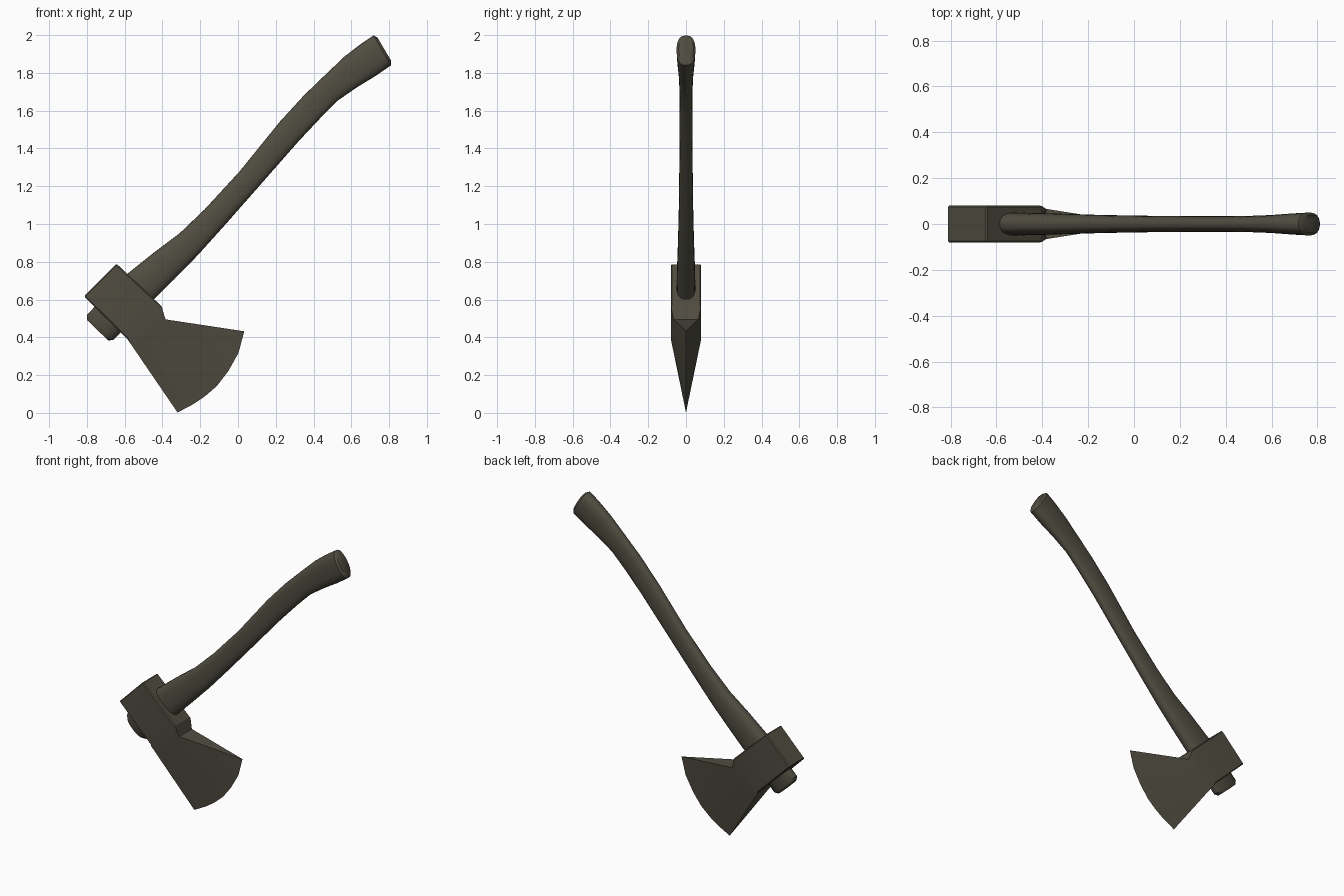
import bpy, bmesh, math
from mathutils import Vector

if "Cube" in bpy.data.objects:
    bpy.data.objects.remove(bpy.data.objects["Cube"])

mat = bpy.data.materials.new("dark olive brown")
mat.diffuse_color = (0.082, 0.074, 0.053, 1)
mat.use_nodes = True
mat.node_tree.nodes["Principled BSDF"].inputs["Base Color"].default_value = mat.diffuse_color


def finish(bm, name, angle):
    bmesh.ops.recalc_face_normals(bm, faces=bm.faces)
    me = bpy.data.meshes.new(name)
    bm.to_mesh(me)
    bm.free()
    me.materials.append(mat)
    ob = bpy.data.objects.new(name, me)
    bpy.context.collection.objects.link(ob)
    bpy.ops.object.select_all(action='DESELECT')
    ob.select_set(True)
    bpy.context.view_layer.objects.active = ob
    bpy.ops.object.shade_smooth_by_angle(angle=math.radians(angle))
    return ob


# Handle: rounded oval sections between back edge and belly edge (x, z, x, z, half width)
sections = [
    (-0.80, 0.52, -0.66, 0.385, 0.05),
    (-0.585, 0.737, -0.445, 0.60, 0.05),
    (-0.44, 0.853, -0.335, 0.71, 0.047),
    (-0.31, 0.95, -0.21, 0.838, 0.043),
    (-0.177, 1.077, -0.075, 0.988, 0.039),
    (0.008, 1.278, 0.11, 1.198, 0.036),
    (0.22, 1.54, 0.318, 1.435, 0.034),
    (0.35, 1.682, 0.44, 1.565, 0.034),
    (0.458, 1.786, 0.53, 1.655, 0.035),
    (0.563, 1.886, 0.632, 1.725, 0.039),
    (0.65, 1.953, 0.73, 1.785, 0.046),
    (0.717, 1.998, 0.81, 1.84, 0.05),
]
SIDES = 24


def ring(bm, u, l, w, scale=1.0, shift=Vector()):
    c, h = (u + l) / 2, (u - l) / 2
    out = []
    for i in range(SIDES):
        a = 2 * math.pi * i / SIDES
        ca, sa = math.cos(a), math.sin(a)
        p = c + h * scale * math.copysign(abs(ca) ** 0.8, ca)
        p.y = w * scale * math.copysign(abs(sa) ** 0.8, sa)
        out.append(bm.verts.new(p + shift))
    return out


bm = bmesh.new()
rings = []
for k, (ux, uz, lx, lz, w) in enumerate(sections):
    u, l = Vector((ux, 0, uz)), Vector((lx, 0, lz))
    axis = Vector((-(lz - uz), 0, lx - ux)).normalized()
    if k == 0:
        rings.append(ring(bm, u, l, w, 0.8, axis * -0.02))
    rings.append(ring(bm, u, l, w))
    if k == len(sections) - 1:
        rings.append(ring(bm, u, l, w, 0.78, axis * 0.013))
for a, b in zip(rings, rings[1:]):
    for i in range(SIDES):
        j = (i + 1) % SIDES
        bm.faces.new((a[i], a[j], b[j], b[i]))
bm.faces.new(rings[0])
bm.faces.new(rings[-1])
finish(bm, "handle", 40)

# Axe head: rows from the poll to the curved cutting edge, mirrored in y
N = 6


def row(p, q, yp, yq):
    a, b = Vector((p[0], yp, p[1])), Vector((q[0], yq, q[1]))
    return [a.lerp(b, i / N) for i in range(N + 1)]


edge = [(-0.32, 0.002), (-0.235, 0.047), (-0.172, 0.09), (-0.112, 0.142),
        (-0.052, 0.22), (0.003, 0.318), (0.033, 0.432)]
rows = [row((-0.815, 0.617), (-0.643, 0.79), 0.08, 0.08),
        row((-0.585, 0.39), (-0.405, 0.565), 0.08, 0.08),
        row((-0.555, 0.346), (-0.384, 0.495), 0.071, 0.066),
        [Vector((x, 0, z)) for x, z in edge]]

bm = bmesh.new()
tip = [bm.verts.new(p) for p in rows[-1]]
grids = []
for s in (-1, 1):
    g = [[bm.verts.new((p.x, p.y * s, p.z)) for p in r] for r in rows[:-1]] + [tip]
    for a, b in zip(g, g[1:]):
        for i in range(N):
            bm.faces.new((a[i], a[i + 1], b[i + 1], b[i]))
    grids.append(g)
f, k = grids
for i in range(N):
    bm.faces.new((f[0][i], f[0][i + 1], k[0][i + 1], k[0][i]))
for i in (0, N):
    for r in (0, 1):
        bm.faces.new((f[r][i], f[r + 1][i], k[r + 1][i], k[r][i]))
    bm.faces.new((f[2][i], tip[i], k[2][i]))
bmesh.ops.recalc_face_normals(bm, faces=bm.faces)

# Small bevel on the corners of the poll block
block = {v for g in grids for r in g[:2] for v in r}
hard = [e for e in bm.edges if all(v in block for v in e.verts)
        and e.calc_face_angle(0) > math.radians(60)]
bmesh.ops.bevel(bm, geom=hard, offset=0.006, segments=1, affect='EDGES')
finish(bm, "axe_head", 20)
